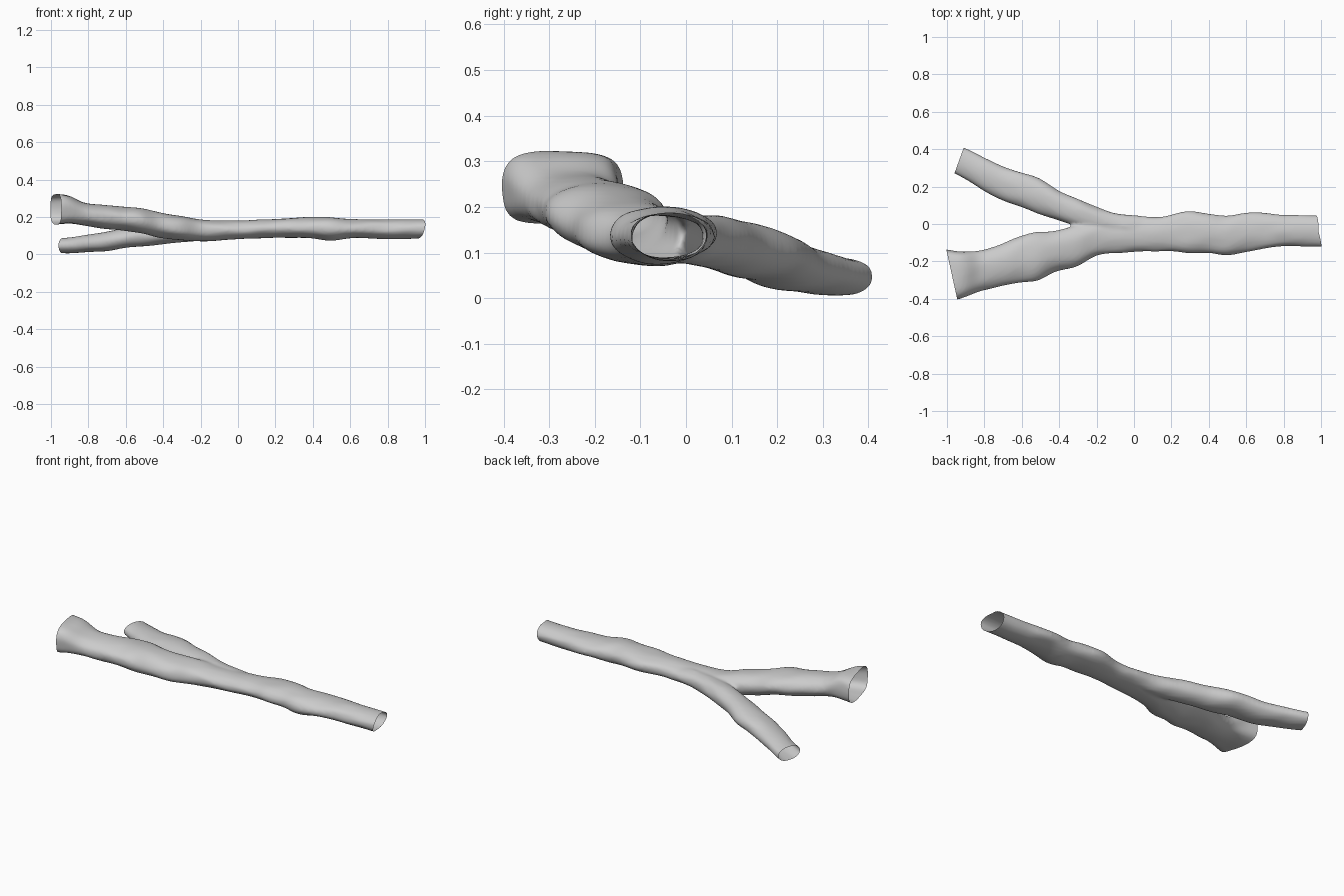
import bpy, bmesh, math
from mathutils import Vector, noise

if "Cube" in bpy.data.objects:
    bpy.data.objects.remove(bpy.data.objects["Cube"])

# Cross-sections: x, y min, y max, z min, z max
TRUNK = [
    (1.06, -.13, .045, .09, .19), (.96, -.12, .045, .085, .187), (.8, -.12, .05, .082, .187),
    (.62, -.145, .065, .088, .188), (.5, -.168, .045, .074, .198), (.4, -.155, .055, .085, .2),
    (.28, -.155, .07, .09, .195), (.15, -.145, .04, .087, .187), (0, -.15, .04, .082, .181),
    (-.18, -.165, .03, .07, .185), (-.3, -.225, .0, .076, .205), (-.42, -.255, -.035, .09, .225),
    (-.52, -.305, -.045, .112, .248), (-.62, -.315, -.068, .128, .256), (-.72, -.335, -.11, .138, .264),
    (-.82, -.36, -.14, .153, .277), (-.9, -.39, -.148, .165, .312), (-.97, -.41, -.145, .16, .322),
    (-1.07, -.42, -.13, .16, .32)]
BRANCH = [
    (.2, -.08, .03, .11, .16), (.0, -.08, .045, .09, .178), (-.1, -.06, .058, .08, .18),
    (-.2, -.05, .092, .072, .182), (-.3, -.015, .135, .065, .182), (-.4, .018, .178, .055, .172),
    (-.5, .05, .24, .042, .158), (-.6, .09, .275, .035, .142), (-.7, .125, .31, .018, .122),
    (-.8, .175, .357, .012, .106), (-.9, .238, .405, .005, .09), (-1.0, .29, .44, .01, .085)]


def spline(rows, steps):
    """Catmull-Rom rows between the measured sections."""
    out = []
    for i in range(len(rows) - 1):
        p = [rows[max(0, min(len(rows) - 1, i + k))] for k in (-1, 0, 1, 2)]
        for s in range(steps):
            t = s / steps
            out.append([.5 * (2 * b + (c - a) * t + (2 * a - 5 * b + 4 * c - d) * t * t
                              + (3 * b - a - 3 * c + d) * t ** 3) for a, b, c, d in zip(*p)])
    return out + [list(rows[-1])]


def add_tube(bm, rows, sides=40):
    rings = []
    for x, y0, y1, z0, z1 in spline(rows, 6):
        # flared mouth becomes more square
        e = .95 - .3 * max(0, min(1, (-x - .8) / .12)) * (y0 < -.1)
        ring = []
        for k in range(sides):
            a = math.tau * k / sides
            c, s = math.cos(a), math.sin(a)
            c, s = [math.copysign(abs(v) ** e, v) for v in (c, s)]
            n = 1 + .05 * noise.noise(Vector((x * 9, c * 1.6, s * 1.6 + y0)))
            ring.append(bm.verts.new((x, (y0 + y1) / 2 + c * n * (y1 - y0) / 2,
                                      (z0 + z1) / 2 + s * n * (z1 - z0) / 2)))
        rings.append(ring)
    for r, q in zip(rings, rings[1:]):
        for k in range(sides):
            j = (k + 1) % sides
            bm.faces.new((r[k], r[j], q[j], q[k]))
    bm.faces.new(rings[0])
    bm.faces.new(rings[-1][::-1])


# Forked tube: two overlapping solid tubes merged into one skin
bm = bmesh.new()
add_tube(bm, TRUNK)
add_tube(bm, BRANCH)
bmesh.ops.recalc_face_normals(bm, faces=bm.faces)
mesh = bpy.data.meshes.new("forked_tube")
bm.to_mesh(mesh)
bm.free()
tube = bpy.data.objects.new("forked_tube", mesh)
bpy.context.collection.objects.link(tube)
rem = tube.modifiers.new("merge", 'REMESH')
rem.mode = 'VOXEL'
rem.voxel_size = .009
smooth = tube.modifiers.new("soften", 'SMOOTH')
smooth.factor = .5
smooth.iterations = 5
merged = bpy.data.meshes.new_from_object(
    tube.evaluated_get(bpy.context.evaluated_depsgraph_get()))
tube.modifiers.clear()
tube.data = merged

# Open the three mouths with slanted cuts
bm = bmesh.new()
bm.from_mesh(merged)
for point, normal in (((.981, -.04, .14), (1, .13, -.2)),
                      ((-.973, -.275, .24), (-1, -.22, 0)),
                      ((-.935, .34, .045), (-1, .36, 0))):
    bmesh.ops.bisect_plane(bm, geom=bm.verts[:] + bm.edges[:] + bm.faces[:], dist=1e-5,
                           plane_co=point, plane_no=normal, clear_outer=True)
# Scalloped rim at the single mouth
for v in bm.verts:
    if v.co.x > .94:
        w = (v.co.x - .94) / .05
        v.co.x += .012 * w * abs((v.co.y + .04) / .085) - .004 * w
for f in bm.faces:
    f.smooth = True
bm.to_mesh(merged)
bm.free()

grey = bpy.data.materials.new("light_grey")
grey.diffuse_color = (.6, .6, .6, 1)
grey.use_nodes = True
grey.node_tree.nodes["Principled BSDF"].inputs["Base Color"].default_value = grey.diffuse_color
merged.materials.clear()
merged.materials.append(grey)
